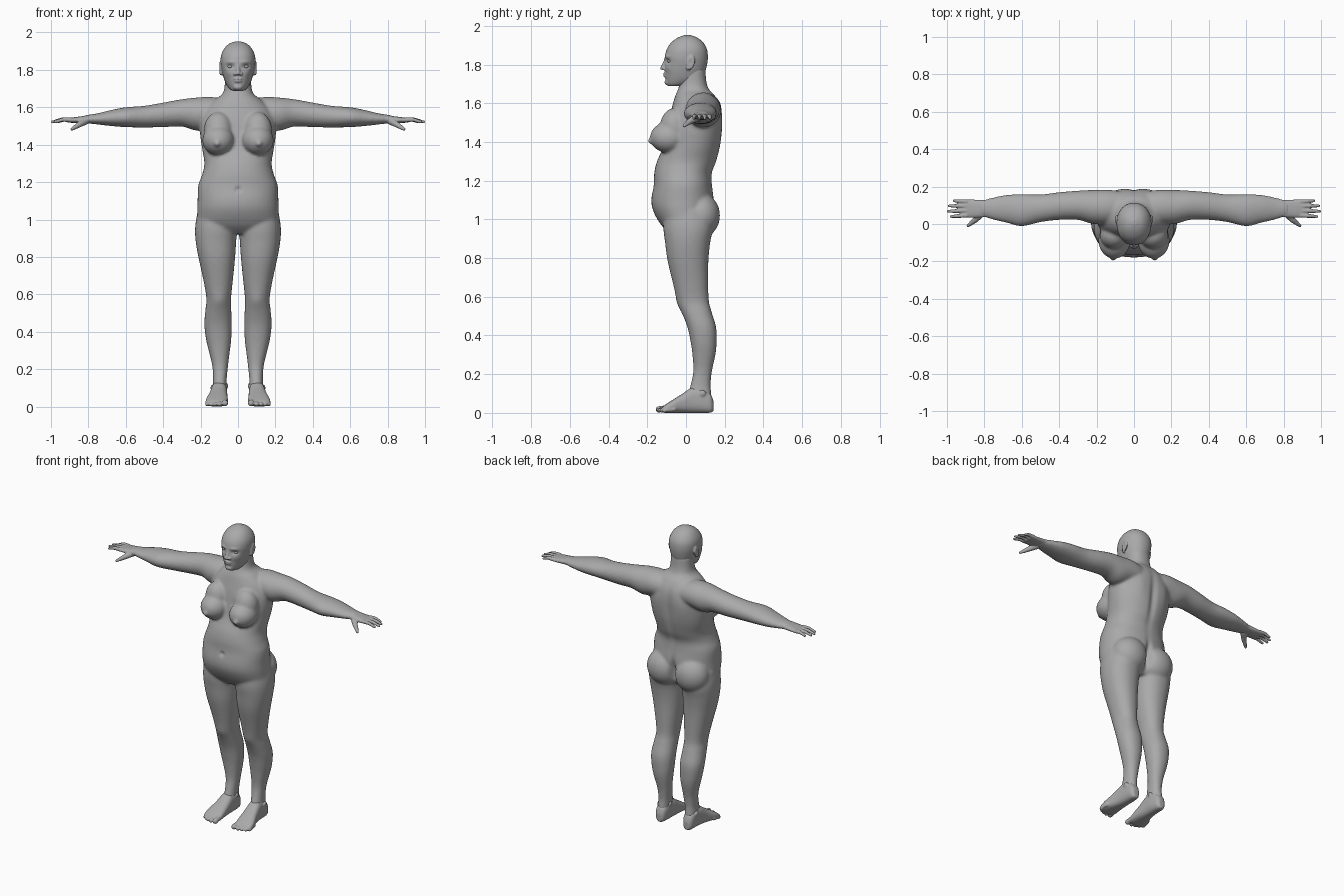
import bpy, bmesh, math
from mathutils import Vector, Matrix

skin = bpy.data.materials.new("plain_grey")
skin.diffuse_color = (0.40, 0.40, 0.40, 1)


def spline(rows, n=5):
    """Smoothly interpolate between cross-section rows."""
    out = []
    for i in range(len(rows) - 1):
        p = [rows[max(i - 1, 0)], rows[i], rows[i + 1], rows[min(i + 2, len(rows) - 1)]]
        for k in range(n):
            t = k / n
            out.append([0.5 * (2 * b + (c - a) * t + (2 * a - 5 * b + 4 * c - d) * t * t
                               + (3 * b - a - 3 * c + d) * t ** 3) for a, b, c, d in zip(*p)])
    return out + [list(rows[-1])]


def loft(bm, rows, axis, power=2.2, sides=40):
    """Skin rings given as (position, low a, high a, low b, high b) along an axis."""
    rings = []
    for t, a0, a1, b0, b1 in spline(rows):
        ring = []
        for k in range(sides):
            w = math.tau * k / sides
            c, s = math.cos(w), math.sin(w)
            a = (a0 + a1) / 2 + (a1 - a0) / 2 * math.copysign(abs(c) ** (2 / power), c)
            b = (b0 + b1) / 2 + (b1 - b0) / 2 * math.copysign(abs(s) ** (2 / power), s)
            ring.append(bm.verts.new({'x': (t, a, b), 'y': (a, t, b), 'z': (a, b, t)}[axis]))
        rings.append(ring)
    for r, q in zip(rings, rings[1:]):
        for k in range(sides):
            j = (k + 1) % sides
            bm.faces.new((r[k], r[j], q[j], q[k]))
    bm.faces.new(rings[0][::-1])
    bm.faces.new(rings[-1])


def blob(bm, centre, radii, rot=None):
    m = Matrix.Translation(centre) @ (rot or Matrix()) @ Matrix.Diagonal((*radii, 1))
    bmesh.ops.create_uvsphere(bm, u_segments=24, v_segments=16, radius=1, matrix=m)


def limb(bm, points, radii):
    """Rounded chain of tapered segments, for fingers and toes."""
    for i, (p, r) in enumerate(zip(points, radii)):
        blob(bm, p, (r, r, r))
        if i:
            a, b = Vector(points[i - 1]), Vector(p)
            q = (b - a).to_track_quat('Z', 'Y').to_matrix().to_4x4()
            bmesh.ops.create_cone(bm, cap_ends=True, segments=16, radius1=radii[i - 1], radius2=r,
                                  depth=(b - a).length, matrix=Matrix.Translation((a + b) / 2) @ q)


def mirror(bm):
    dup = bmesh.ops.duplicate(bm, geom=bm.verts[:] + bm.edges[:] + bm.faces[:])["geom"]
    for v in dup:
        if isinstance(v, bmesh.types.BMVert):
            v.co.x *= -1


def finish(name, bm, voxel, smooth, pushes=()):
    """Fuse the parts into one skin, soften it, then sculpt with soft pushes."""
    bmesh.ops.recalc_face_normals(bm, faces=bm.faces[:])
    me = bpy.data.meshes.new(name)
    bm.to_mesh(me)
    bm.free()
    ob = bpy.data.objects.new(name, me)
    bpy.context.collection.objects.link(ob)
    bpy.context.view_layer.objects.active = ob
    ob.select_set(True)
    mod = ob.modifiers.new("fuse", 'REMESH')
    mod.mode, mod.voxel_size = 'VOXEL', voxel
    bpy.ops.object.modifier_apply(modifier="fuse")
    mod = ob.modifiers.new("soften", 'SMOOTH')
    mod.factor, mod.iterations = 0.5, smooth
    bpy.ops.object.modifier_apply(modifier="soften")
    for c, r, d in pushes:
        for sx in ((1, -1) if c[0] else (1,)):
            for v in ob.data.vertices:
                e = sum(((v.co[i] - c[i] * (sx if i == 0 else 1)) / r[i]) ** 2 for i in range(3))
                if e < 6:
                    v.co += Vector((d[0] * sx, d[1], d[2])) * math.exp(-e)
    ob.data.materials.clear()
    ob.data.materials.append(skin)
    ob.data.polygons.foreach_set("use_smooth", [True] * len(ob.data.polygons))
    ob.select_set(False)
    return ob


# Body: legs, arms, bust and seat are mirrored, then torso and neck are added
bm = bmesh.new()
loft(bm, [(.05, .065, .137, .0, .13), (.10, .062, .136, .01, .13), (.15, .06, .133, .025, .127),
          (.22, .053, .138, .038, .135), (.30, .043, .157, .033, .152), (.36, .036, .171, .025, .158),
          (.44, .033, .18, .008, .156), (.52, .036, .174, -.022, .133), (.58, .037, .169, -.045, .118),
          (.68, .027, .186, -.07, .115), (.79, .016, .21, -.096, .116), (.88, .01, .226, -.108, .125),
          (.96, .005, .229, -.117, .14), (1.05, .02, .215, -.11, .13)], 'z')
loft(bm, [(.05, .01, .17, 1.50, 1.64), (.14, .0, .182, 1.49, 1.655), (.22, .0, .182, 1.475, 1.652),
          (.30, .022, .178, 1.497, 1.643), (.40, .022, .17, 1.494, 1.625), (.50, .01, .158, 1.492, 1.608),
          (.60, -.012, .16, 1.494, 1.60), (.68, .006, .156, 1.50, 1.585), (.75, .022, .143, 1.508, 1.568),
          (.80, .036, .13, 1.513, 1.56), (.83, .036, .128, 1.512, 1.556)], 'x', 2)
blob(bm, (.105, -.088, 1.423), (.086, .098, .081))
blob(bm, (.105, -.06, 1.475), (.078, .075, .10))
blob(bm, (.112, -.183, 1.405), (.015, .017, .015))
blob(bm, (.10, .078, 1.02), (.115, .098, .115))
mirror(bm)
loft(bm, [(.925, -.13, .13, -.08, .09), (.97, -.212, .212, -.128, .13), (1.04, -.218, .218, -.168, .14),
          (1.10, -.216, .216, -.179, .145), (1.18, -.213, .213, -.167, .135), (1.24, -.192, .192, -.164, .135),
          (1.30, -.18, .18, -.15, .158), (1.38, -.192, .192, -.115, .178), (1.46, -.203, .203, -.098, .186),
          (1.53, -.20, .20, -.086, .188), (1.59, -.175, .175, -.07, .178), (1.64, -.125, .125, -.055, .15),
          (1.67, -.085, .085, -.042, .12), (1.71, -.072, .072, -.032, .106), (1.78, -.07, .07, -.03, .10)], 'z')
finish("body", bm, .008, 9, [
    ((0, .18, 1.40), (.022, .08, .17), (0, -.012, 0)),       # spine groove
    ((0, .17, 1.02), (.018, .10, .08), (0, -.035, 0)),       # seat cleft
    ((0, -.18, 1.16), (.014, .03, .014), (0, .012, 0)),      # navel
    ((.10, .20, 1.47), (.05, .05, .09), (0, .008, 0)),       # shoulder blades
    ((.10, -.05, .56), (.035, .05, .045), (0, -.006, 0)),    # kneecaps
])

# Head: skull loft with nose, lips, chin, eyes and ears
bm = bmesh.new()
blob(bm, (.094, .024, 1.81), (.008, .022, .038), Matrix.Rotation(-.2, 4, 'X'))
blob(bm, (.09, .012, 1.785), (.010, .012, .015))
blob(bm, (.016, -.113, 1.779), (.010, .012, .009))
mirror(bm)
loft(bm, [(1.688, -.03, .03, -.092, -.02), (1.70, -.047, .047, -.10, .03), (1.725, -.064, .064, -.106, .085),
          (1.76, -.077, .077, -.109, .099), (1.80, -.087, .087, -.11, .109), (1.84, -.093, .093, -.109, .113),
          (1.88, -.09, .09, -.099, .108), (1.915, -.073, .073, -.075, .088), (1.94, -.047, .047, -.04, .056),
          (1.953, -.012, .012, -.005, .02)], 'z', 2.15)
loft(bm, [(1.773, -.014, .014, -.133, -.09), (1.785, -.014, .014, -.133, -.09),
          (1.81, -.010, .010, -.120, -.09), (1.835, -.009, .009, -.110, -.09)], 'z', 2)
blob(bm, (0, -.107, 1.752), (.024, .011, .006))
blob(bm, (0, -.106, 1.740), (.021, .011, .007))
blob(bm, (0, -.095, 1.708), (.025, .016, .016))
finish("head", bm, .0045, 3, [
    ((.042, -.10, 1.818), (.020, .04, .012), (0, .012, 0)),   # eye sockets
    ((.042, -.10, 1.842), (.026, .04, .009), (0, -.005, 0)),  # brows
    ((.048, -.09, 1.782), (.022, .04, .020), (0, -.005, 0)),  # cheeks
    ((.099, .022, 1.81), (.012, .010, .018), (-.006, 0, 0)),  # ear hollows
])

# Eyes set into the sockets
bm = bmesh.new()
blob(bm, (.042, -.083, 1.818), (.014, .013, .010))
mirror(bm)
finish("eyes", bm, .003, 1)

# Hands: palm, four fingers and a thumb on each side
bm = bmesh.new()
loft(bm, [(.77, .038, .128, 1.517, 1.558), (.81, .036, .128, 1.516, 1.555), (.85, .034, .13, 1.516, 1.55),
          (.89, .034, .132, 1.517, 1.545), (.915, .037, .13, 1.52, 1.541)], 'x', 2.4)
for y0, y1, tip in ((.046, .040, .978), (.071, .068, .993), (.096, .097, .988), (.12, .124, .962)):
    limb(bm, [(.895, y0, 1.533), ((.895 + tip) / 2, (y0 + y1) / 2, 1.534), (tip, y1, 1.522)],
         (.0125, .0105, .0075))
limb(bm, [(.815, .058, 1.528), (.848, .022, 1.508), (.872, .003, 1.493), (.888, -.010, 1.483)],
     (.021, .0155, .0115, .008))
mirror(bm)
finish("hands", bm, .004, 2)

# Feet: sole and instep loft, five toes and an ankle bone on each side
bm = bmesh.new()
loft(bm, [(.142, .083, .117, .008, .06), (.125, .068, .134, .001, .10), (.08, .06, .14, .0, .13),
          (.03, .058, .145, .0, .13), (-.02, .056, .155, .0, .098), (-.07, .054, .170, .0, .067),
          (-.105, .055, .173, .0, .044), (-.122, .062, .165, .003, .032)], 'y', 2.6)
for x0, x1, tip, r in ((.073, .069, -.140, .017), (.100, .099, -.142, .0125), (.122, .124, -.136, .0115),
                       (.142, .146, -.126, .011), (.160, .165, -.111, .0105)):
    limb(bm, [(x0, tip + .05, r + .008), (x1, tip + .018, r + .005), (x1, tip, r + .001)], (r, r * .9, r))
blob(bm, (.135, .085, .10), (.012, .018, .018))
blob(bm, (.065, .075, .11), (.012, .018, .018))
mirror(bm)
finish("feet", bm, .005, 3)
